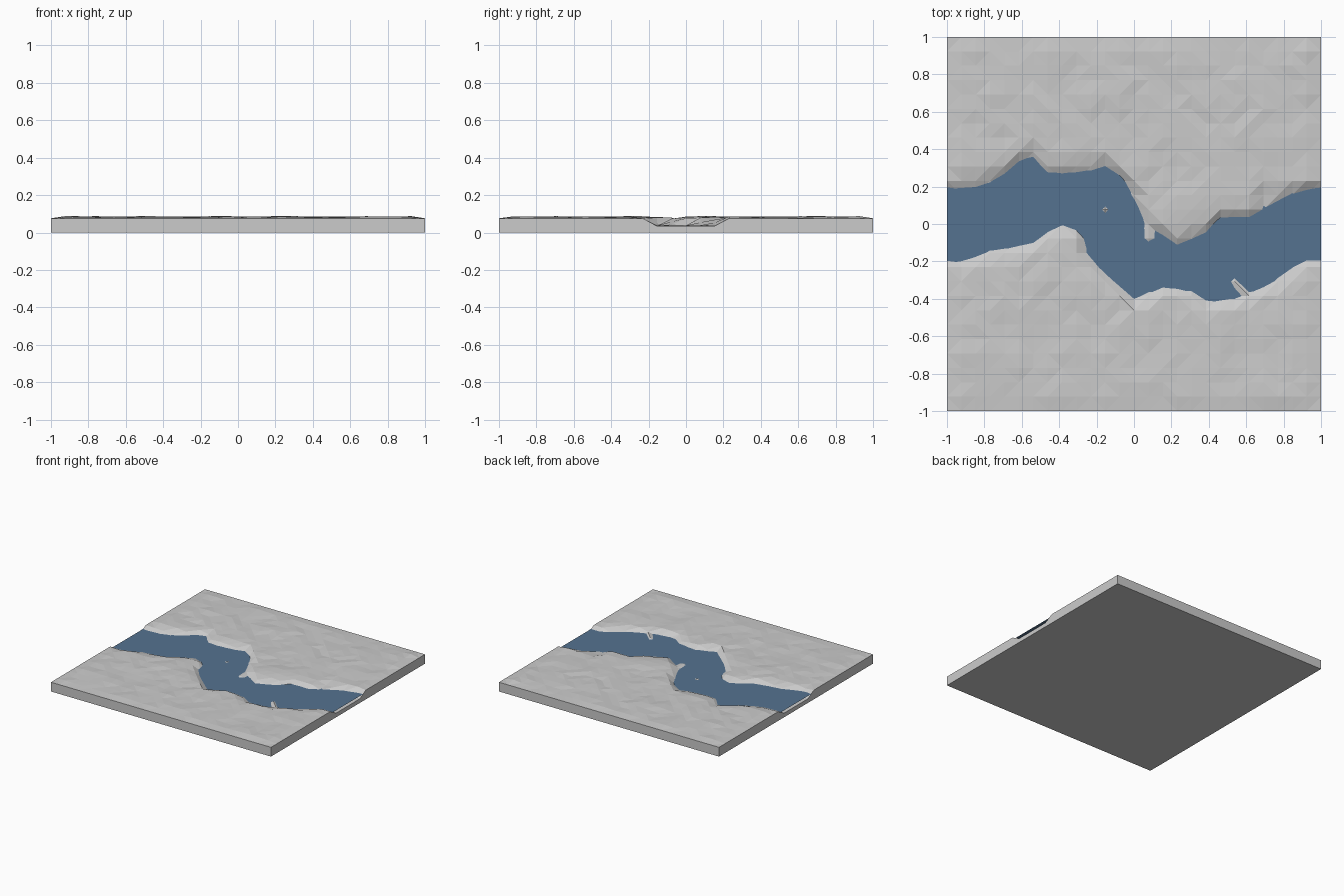
import bpy, bmesh, random
from mathutils import Vector, noise
from mathutils.geometry import intersect_point_line

if "Cube" in bpy.data.objects:
    bpy.data.objects.remove(bpy.data.objects["Cube"])

random.seed(4)
CELLS = 26
WATER, BED, LAND = 0.057, 0.034, 0.076

# River banks, west to east
NORTH = [(-1, .2), (-.8, .21), (-.7, .26), (-.6, .35), (-.54, .37), (-.46, .27),
         (-.25, .29), (-.15, .31), (-.06, .25), (.0, .14), (.05, .0), (.13, -.04),
         (.22, -.11), (.39, -.05), (.45, .04), (.65, .04), (.73, .12), (.9, .18), (1, .19)]
SOUTH = [(-1, -.2), (-.93, -.21), (-.8, -.15), (-.7, -.14), (-.55, -.11), (-.4, 0),
         (-.28, -.04), (-.24, -.18), (-.15, -.27), (0, -.4), (.06, -.39), (.1, -.33),
         (.3, -.36), (.37, -.4), (.5, -.41), (.65, -.36), (.8, -.28), (.88, -.2), (1, -.2)]
# Small rocks breaking the surface
ISLETS = [(-.16, .08), (.08, -.05), (.53, -.32), (.70, .14)]


def bank_y(bank, x):
    for (x0, y0), (x1, y1) in zip(bank, bank[1:]):
        if x <= x1 + 1e-6:
            return y0 + (y1 - y0) * (x - x0) / (x1 - x0)
    return bank[-1][1]


def bank_distance(bank, p):
    best = 9
    for a, b in zip(bank, bank[1:]):
        a, b = Vector(a), Vector(b)
        t = max(0, min(1, intersect_point_line(p, a, b)[1]))
        best = min(best, (p - a.lerp(b, t)).length)
    return best


def height(x, y):
    p = Vector((x, y))
    d = min(bank_distance(NORTH, p), bank_distance(SOUTH, p))
    if bank_y(SOUTH, x) < y < bank_y(NORTH, x):
        d = -d
    border = max(abs(x), abs(y)) > 0.99
    bump = 0 if border else (0.006 + 0.007 * noise.noise((x * 5, y * 5, 2))
                             + random.uniform(-.003, .003))
    return max(BED + bump * 0.5, min(LAND + max(bump, -.001), WATER + 0.6 * d))


def add_object(name, bm):
    mesh = bpy.data.meshes.new(name)
    bm.to_mesh(mesh)
    bm.free()
    obj = bpy.data.objects.new(name, mesh)
    bpy.context.collection.objects.link(obj)
    return obj


# Faceted ground with carved riverbed
bm = bmesh.new()
bmesh.ops.create_grid(bm, x_segments=CELLS, y_segments=CELLS, size=1)
for v in bm.verts:
    v.co.z = height(v.co.x, v.co.y)
for x, y in ISLETS:
    v = min(bm.verts, key=lambda v: (v.co.xy - Vector((x, y))).length)
    v.co.z = WATER + 0.006
bmesh.ops.triangulate(bm, faces=bm.faces[:])

# Slab sides and underside
rim = [e for e in bm.edges if e.is_boundary]
ext = bmesh.ops.extrude_edge_only(bm, edges=rim)["geom"]
for v in ext:
    if isinstance(v, bmesh.types.BMVert):
        v.co.z = 0
bmesh.ops.holes_fill(bm, edges=[e for e in bm.edges if e.is_boundary], sides=0)
bmesh.ops.recalc_face_normals(bm, faces=bm.faces[:])
add_object("ground", bm)

# Water sheet, tucked slightly into the banks
bm = bmesh.new()
prev = None
for i in range(CELLS * 2 + 1):
    x = -1 + i / CELLS
    near = [max(-1, min(1, x + s)) for s in (-.06, 0, .06)]
    tuck = 0.01 if abs(x) > .99 else 0.06
    lo = min(bank_y(SOUTH, n) for n in near) - tuck
    hi = max(bank_y(NORTH, n) for n in near) + tuck
    pair = [bm.verts.new((x, lo, WATER)), bm.verts.new((x, hi, WATER))]
    if prev:
        bm.faces.new((prev[0], pair[0], pair[1], prev[1]))
    prev = pair
water = add_object("river_water", bm)
blue = bpy.data.materials.new("water_blue")
blue.diffuse_color = (0.09, 0.17, 0.28, 1)
blue.use_nodes = True
blue.node_tree.nodes["Principled BSDF"].inputs["Base Color"].default_value = blue.diffuse_color
water.data.materials.append(blue)
